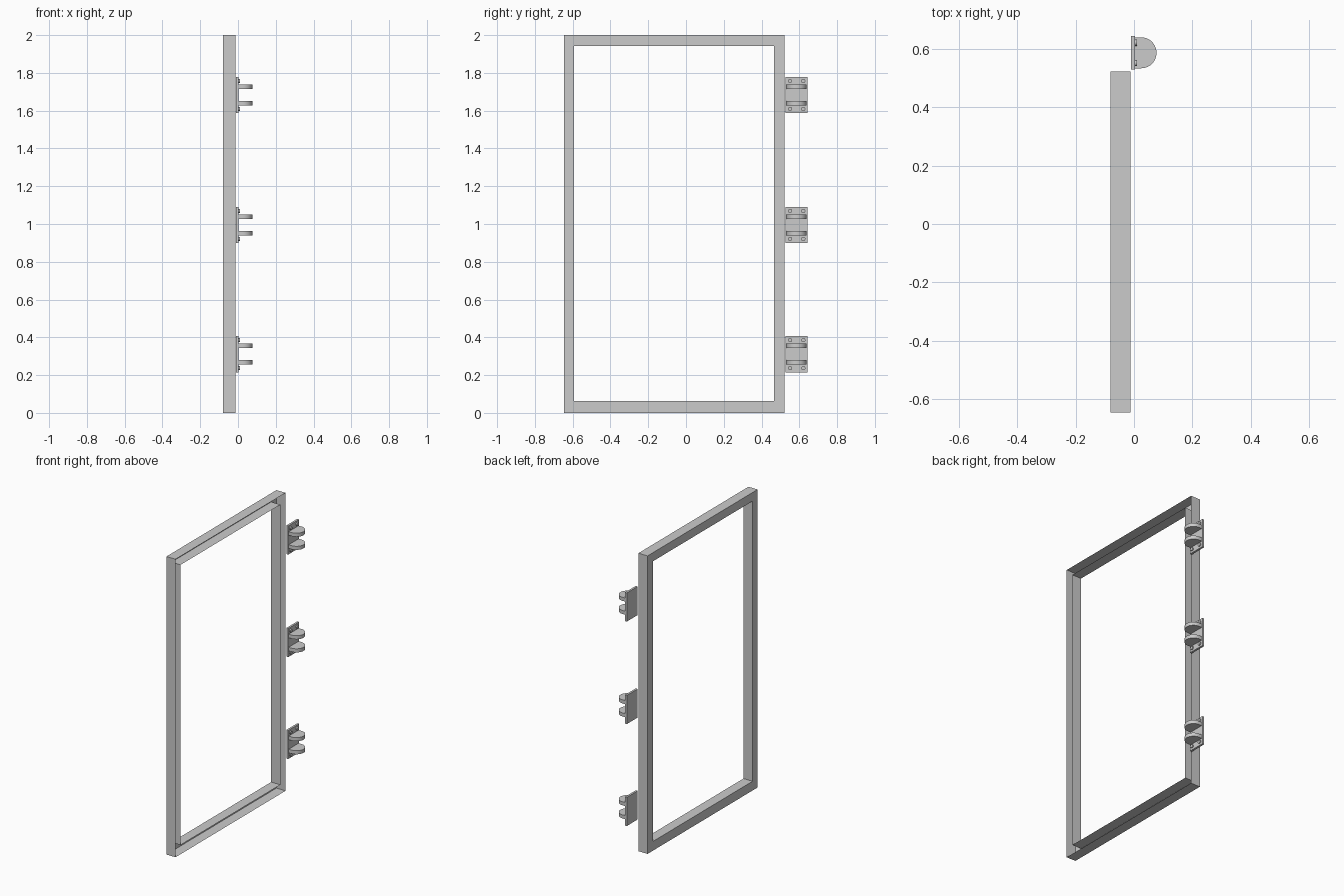
import bpy, bmesh, math
from mathutils import Matrix

if "Cube" in bpy.data.objects:
    bpy.data.objects.remove(bpy.data.objects["Cube"])


def finish(bm, name, smooth=False):
    bmesh.ops.recalc_face_normals(bm, faces=bm.faces)
    me = bpy.data.meshes.new(name)
    bm.to_mesh(me)
    bm.free()
    ob = bpy.data.objects.new(name, me)
    bpy.context.collection.objects.link(ob)
    if smooth:
        bpy.ops.object.select_all(action='DESELECT')
        ob.select_set(True)
        bpy.context.view_layer.objects.active = ob
        bpy.ops.object.shade_smooth_by_angle(angle=math.radians(35))
    return ob


# door frame: folded sheet channel, open towards +x
XB, XF = -0.08, -0.012
OUTER = (-0.645, 0.522, 0.0, 2.0)
INNER = (-0.592, 0.466, 0.062, 1.942)
bm = bmesh.new()
loops = []
for x, (y0, y1, z0, z1) in ((XF, OUTER), (XB, OUTER), (XB, INNER), (XF, INNER)):
    loops.append([bm.verts.new((x, y, z))
                  for y, z in ((y0, z0), (y1, z0), (y1, z1), (y0, z1))])
for a, b in zip(loops, loops[1:]):
    for i in range(4):
        j = (i + 1) % 4
        bm.faces.new((a[i], a[j], b[j], b[i]))
finish(bm, "door_frame")


def plate(name, x0, x1, y, z, wy, wz):
    bm = bmesh.new()
    bmesh.ops.create_cube(bm, size=1)
    bmesh.ops.scale(bm, vec=(x1 - x0, wy, wz), verts=bm.verts)
    bmesh.ops.translate(bm, vec=((x0 + x1) / 2, y, z), verts=bm.verts)
    finish(bm, name)


def lug(name, y, z, half=0.053, straight=0.025, tip=0.077, thick=0.024):
    # D-shaped outline extruded upwards
    pts = [(0.0, -half)]
    n = 20
    for i in range(n + 1):
        a = -math.pi / 2 + math.pi * i / n
        pts.append((straight + (tip - straight) * math.cos(a), half * math.sin(a)))
    pts.append((0.0, half))
    bm = bmesh.new()
    f = bm.faces.new([bm.verts.new((px, y + py, z - thick / 2)) for px, py in pts])
    ext = bmesh.ops.extrude_face_region(bm, geom=[f], use_keep_orig=True)
    top = [v for v in ext["geom"] if isinstance(v, bmesh.types.BMVert)]
    bmesh.ops.translate(bm, vec=(0, 0, thick), verts=top)
    finish(bm, name, True)


def bolt(name, y, z, r=0.011, x0=0.0, x1=0.011):
    bm = bmesh.new()
    bmesh.ops.create_cone(bm, cap_ends=True, segments=20, radius1=r, radius2=r,
                          depth=x1 - x0,
                          matrix=Matrix.Translation(((x0 + x1) / 2, y, z))
                          @ Matrix.Rotation(math.pi / 2, 4, 'Y'))
    finish(bm, name, True)


# three hinges: back plate, two lugs, four bolts
HY = 0.586
for tag, hz in (("lower", 0.311), ("middle", 0.995), ("upper", 1.683)):
    plate(f"{tag}_hinge_plate", -0.011, 0.003, HY, hz, 0.116, 0.192)
    for s in (-1, 1):
        lug(f"{tag}_hinge_lug", HY, hz + s * 0.044)
        for t in (-1, 1):
            bolt(f"{tag}_hinge_bolt", HY + t * 0.035, hz + s * 0.074)
